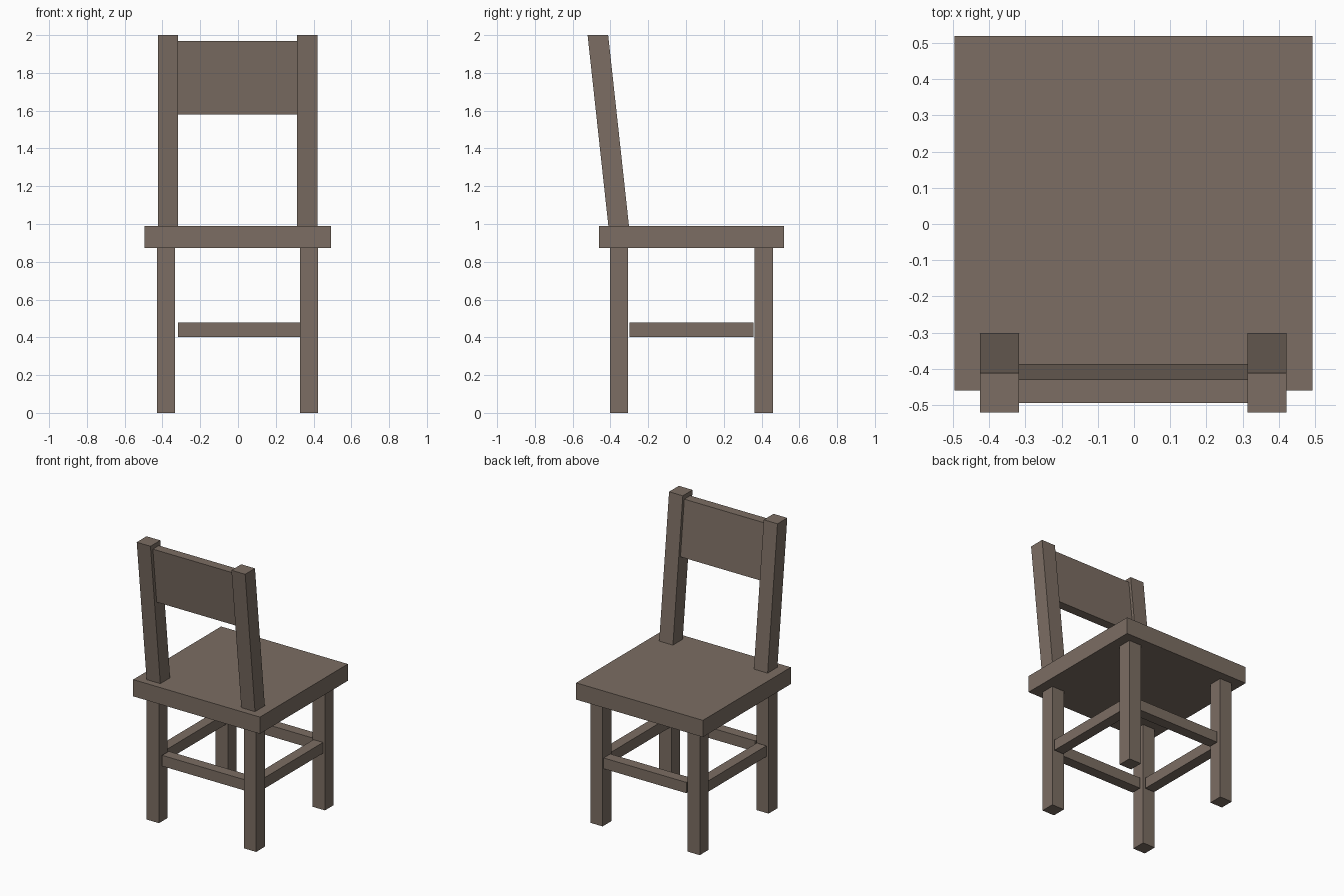
import bpy
import bmesh
from mathutils import Vector

if "Cube" in bpy.data.objects:
    bpy.data.objects.remove(bpy.data.objects["Cube"])

wood = bpy.data.materials.new("wood")
wood.diffuse_color = (0.2, 0.155, 0.125, 1)
wood.use_nodes = True
wood.node_tree.nodes["Principled BSDF"].inputs["Base Color"].default_value = wood.diffuse_color

SEAT_TOP = 0.99
LEAN = -0.11 / (2.0 - SEAT_TOP)   # backrest y shift per unit of height


def box(name, x, y, z, lean=0.0):
    """Box from (min, max) ranges; lean slides it along y above the seat."""
    bm = bmesh.new()
    bmesh.ops.create_cube(bm, size=1)
    for v in bm.verts:
        p = [r[0] if c < 0 else r[1] for r, c in zip((x, y, z), v.co)]
        p[1] += lean * (p[2] - SEAT_TOP)
        v.co = Vector(p)
    mesh = bpy.data.meshes.new(name)
    bm.to_mesh(mesh)
    bm.free()
    mesh.materials.append(wood)
    obj = bpy.data.objects.new(name, mesh)
    bpy.context.collection.objects.link(obj)
    return obj


def around(c, width):
    return (c - width / 2, c + width / 2)


# Seat slab
box("seat", (-0.495, 0.493), (-0.46, 0.519), (0.872, SEAT_TOP))

leg_x = {"left": -0.381, "right": 0.376}
leg_y = {"front": -0.355, "back": 0.411}
RAIL_Z, RAIL_W = (0.402, 0.478), 0.074

# Legs
for side, x in leg_x.items():
    for end, y in leg_y.items():
        box(f"{end}_{side}_leg", around(x, 0.096), around(y, 0.097), (0, 0.872))

# Stretchers between the legs
for end, y in leg_y.items():
    box(f"{end}_stretcher", (-0.317, 0.328), around(y, RAIL_W), RAIL_Z)
for side, x in leg_x.items():
    box(f"{side}_stretcher", around(x, RAIL_W), (-0.298, 0.357), RAIL_Z)

# Leaning back posts and the panel between them
for side, x in (("left", -0.371), ("right", 0.367)):
    box(f"{side}_back_post", around(x, 0.107), (-0.411, -0.302), (SEAT_TOP, 2.0), LEAN)
box("back_panel", (-0.317, 0.314), (-0.388, -0.322), (1.58, 1.97), LEAN)
